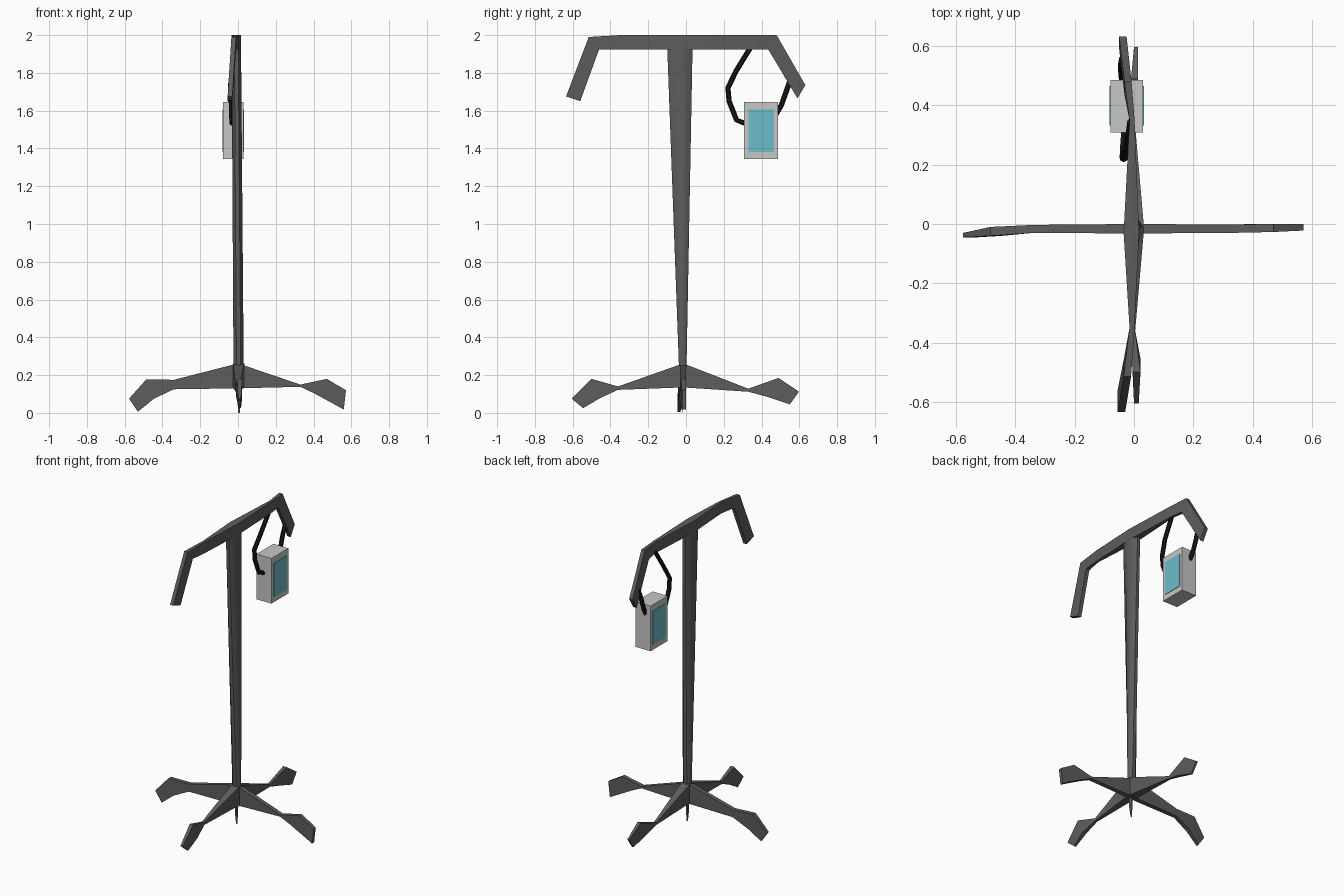
import bpy, bmesh, math
from mathutils import Vector

if "Cube" in bpy.data.objects:
    bpy.data.objects.remove(bpy.data.objects["Cube"])


def mat(name, rgb):
    m = bpy.data.materials.new(name)
    m.diffuse_color = (*rgb, 1)
    m.use_nodes = True
    m.node_tree.nodes["Principled BSDF"].inputs["Base Color"].default_value = m.diffuse_color
    return m


METAL = mat("dark grey metal", (0.11, 0.11, 0.11))
CASE = mat("light grey case", (0.57, 0.57, 0.57))
SCREEN = mat("teal screen", (0.15, 0.51, 0.59))
RUBBER = mat("black rubber", (0.009, 0.009, 0.009))


def loft(name, rings, material, smooth=True):
    """Skin a row of equal-sized rings and cap both ends."""
    bm = bmesh.new()
    vs = [[bm.verts.new(p) for p in r] for r in rings]
    n = len(vs[0])
    for a, b in zip(vs, vs[1:]):
        for i in range(n):
            j = (i + 1) % n
            bm.faces.new((a[i], a[j], b[j], b[i]))
    bm.faces.new(vs[0])
    bm.faces.new(vs[-1])
    bmesh.ops.recalc_face_normals(bm, faces=bm.faces)
    me = bpy.data.meshes.new(name)
    bm.to_mesh(me)
    bm.free()
    me.materials.append(material)
    ob = bpy.data.objects.new(name, me)
    bpy.context.collection.objects.link(ob)
    if smooth:
        bpy.context.view_layer.objects.active = ob
        ob.select_set(True)
        bpy.ops.object.shade_smooth_by_angle(angle=math.radians(35))
        ob.select_set(False)
    return ob


def blade(name, stations, along_x):
    """Thin bar from (upper run, upper z, lower run, lower z, side min, side max)."""
    rings = []
    for ut, zt, ub, zb, s0, s1 in stations:
        ring = [(ut, s0, zt), (ut, s1, zt), (ub, s1, zb), (ub, s0, zb)]
        rings.append([(u, s, z) if along_x else (s, u, z) for u, s, z in ring])
    return loft(name, rings, METAL)


# Pole: eight-sided, wider at the top
def pole_ring(z, x0, x1, y0, y1):
    cx, cy, rx, ry = (x0 + x1) / 2, (y0 + y1) / 2, (x1 - x0) / 2, (y1 - y0) / 2
    k = 1 / math.cos(math.pi / 8)
    return [(cx + rx * k * math.cos(a), cy + ry * k * math.sin(a), z)
            for a in (math.pi / 8 + i * math.pi / 4 for i in range(8))]


loft("pole", [pole_ring(0.14, -0.022, 0.028, -0.035, 0.0),
              pole_ring(0.26, -0.024, 0.03, -0.038, 0.003),
              pole_ring(1.95, -0.034, 0.016, -0.10, 0.035)], METAL)

# Crossbar with two drooping hooks
blade("crossbar", [
    (-0.635, 1.675, -0.56, 1.65, -0.055, -0.03),
    (-0.515, 1.99, -0.46, 1.925, -0.035, -0.01),
    (-0.35, 2.0, -0.35, 1.925, -0.015, 0.002),
    (-0.03, 2.0, -0.03, 1.925, -0.035, 0.017),
    (0.35, 2.0, 0.35, 1.925, -0.015, 0.002),
    (0.48, 2.0, 0.435, 1.925, -0.032, -0.008),
    (0.632, 1.735, 0.59, 1.665, -0.05, -0.025)], False)

# Feet: two thin bars crossing at the hub, with flared ends
blade("side_legs", [
    (-0.577, 0.075, -0.53, 0.006, -0.045, -0.03),
    (-0.485, 0.178, -0.445, 0.075, -0.04, -0.01),
    (-0.34, 0.175, -0.34, 0.125, -0.03, -0.003),
    (0.0, 0.262, 0.0, 0.13, -0.032, 0.0),
    (0.33, 0.15, 0.33, 0.138, -0.03, -0.002),
    (0.47, 0.18, 0.40, 0.105, -0.027, 0.0),
    (0.572, 0.12, 0.56, 0.018, -0.022, 0.0)], True)
blade("front_back_legs", [
    (-0.605, 0.075, -0.545, 0.025, 0.0, 0.016),
    (-0.50, 0.18, -0.455, 0.078, -0.005, 0.022),
    (-0.36, 0.14, -0.36, 0.122, -0.012, 0.004),
    (-0.015, 0.262, -0.015, 0.135, -0.026, 0.034),
    (0.33, 0.128, 0.33, 0.112, -0.012, 0.004),
    (0.49, 0.185, 0.43, 0.085, -0.01, 0.014),
    (0.598, 0.112, 0.55, 0.045, 0.0, 0.013)], False)
# Short drop under the hub
blade("hub_tip", [(-0.035, 0.20, -0.03, 0.06, 0.0, 0.012),
                  (-0.005, 0.20, -0.02, 0.0, 0.0, 0.01)], False)


# Hanging box with a screen on both wide sides
def block(name, lo, hi, material):
    rings = [[(x, lo[1], lo[2]), (x, hi[1], lo[2]), (x, hi[1], hi[2]), (x, lo[1], hi[2])]
             for x in (lo[0], hi[0])]
    return loft(name, rings, material, smooth=False)


block("box_case", (-0.08, 0.308, 1.345), (0.03, 0.486, 1.645), CASE)
for side, x in (("left", -0.083), ("right", 0.029)):
    block(side + "_screen", (x, 0.332, 1.38), (x + 0.004, 0.465, 1.605), SCREEN)


# Cables from the bar to the box
def cable(name, pts, r):
    pts = [Vector(p) for p in pts]
    rings = []
    for i, p in enumerate(pts):
        t = (pts[min(i + 1, len(pts) - 1)] - pts[max(i - 1, 0)]).normalized()
        u = t.cross(Vector((1, 0, 0))).normalized()
        v = t.cross(u)
        rings.append([p + r * (u * math.cos(a) + v * math.sin(a))
                      for a in (k * math.pi / 3 for k in range(6))])
    loft(name, rings, RUBBER)


cable("front_cable", [(-0.01, 0.345, 1.94), (-0.02, 0.265, 1.81), (-0.035, 0.222, 1.72),
                      (-0.036, 0.228, 1.65), (-0.034, 0.268, 1.55), (-0.03, 0.32, 1.53)], 0.014)
cable("back_cable", [(-0.038, 0.555, 1.77), (-0.042, 0.53, 1.70),
                     (-0.04, 0.505, 1.63), (-0.036, 0.47, 1.57)], 0.014)
